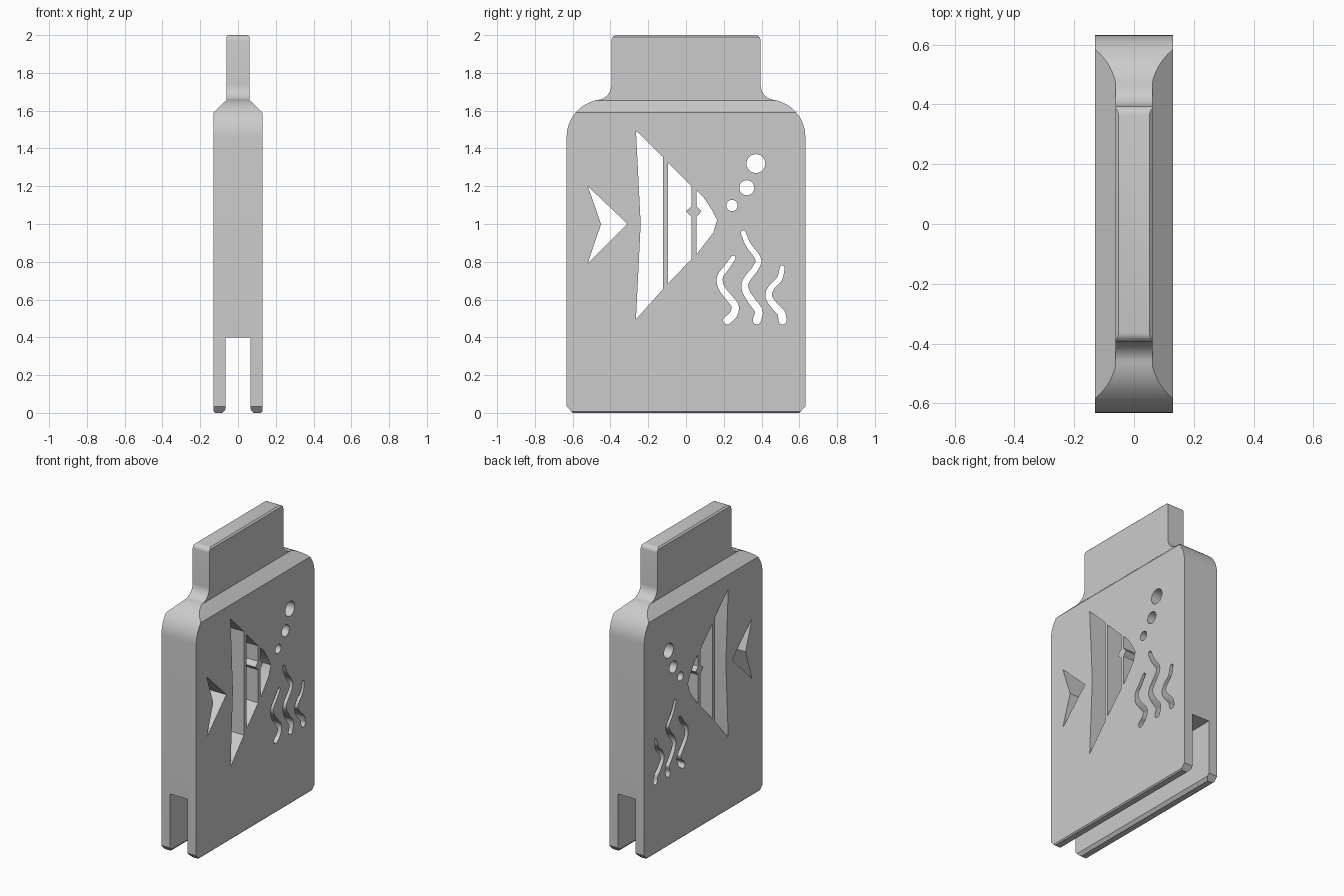
import bpy, bmesh
from math import sin, cos, radians, pi
from mathutils import Vector

if "Cube" in bpy.data.objects:
    bpy.data.objects.remove(bpy.data.objects["Cube"])


def prism(name, outlines, axis, depth):
    """Extrude closed 2D outlines symmetrically along x or y."""
    bm = bmesh.new()
    for pts in outlines:
        if axis == "x":
            verts = [bm.verts.new((-depth, a, b)) for a, b in pts]
        else:
            verts = [bm.verts.new((a, -depth, b)) for a, b in pts]
        face = bm.faces.new(verts)
        ext = bmesh.ops.extrude_face_region(bm, geom=[face], use_keep_orig=True)
        moved = [v for v in ext["geom"] if isinstance(v, bmesh.types.BMVert)]
        shift = (2 * depth, 0, 0) if axis == "x" else (0, 2 * depth, 0)
        bmesh.ops.translate(bm, vec=shift, verts=moved)
    bmesh.ops.recalc_face_normals(bm, faces=bm.faces)
    mesh = bpy.data.meshes.new(name)
    bm.to_mesh(mesh)
    bm.free()
    obj = bpy.data.objects.new(name, mesh)
    bpy.context.collection.objects.link(obj)
    return obj


def arc(cy, cz, r, start, end, n=12):
    angles = [radians(start + (end - start) * i / n) for i in range(n + 1)]
    return [(cy + r * cos(a), cz + r * sin(a)) for a in angles]


def mirrored(half):
    return half + [(-a, b) for a, b in reversed(half)]


def wavy_strip(path, w_top, w_bottom, steps=5):
    """Tapered ribbon with round ends along a smooth path."""
    p = [Vector(q) for q in path]
    p = [2 * p[0] - p[1]] + p + [2 * p[-1] - p[-2]]
    line = []
    for a, b, c, d in zip(p, p[1:], p[2:], p[3:]):
        for i in range(steps):
            t = i / steps
            line.append(0.5 * (2 * b + (c - a) * t + (2 * a - 5 * b + 4 * c - d) * t * t
                               + (3 * b - a - 3 * c + d) * t ** 3))
    line.append(p[-2])
    left, right = [], []
    last = len(line) - 1
    for i, q in enumerate(line):
        d = (line[min(i + 1, last)] - line[max(i - 1, 0)]).normalized()
        w = w_top + (w_bottom - w_top) * i / last
        side = Vector((-d.y, d.x)) * w
        left.append(q + side)
        right.append(q - side)
        if i == 0:
            start = [q - side * cos(k * pi / 6) - d * w * sin(k * pi / 6) for k in range(1, 6)]
        if i == last:
            end = [q + side * cos(k * pi / 6) + d * w * sin(k * pi / 6) for k in range(1, 6)]
    return [tuple(q) for q in left + end + right[::-1] + start]


def boolean(obj, cutter, operation):
    mod = obj.modifiers.new(operation, "BOOLEAN")
    mod.operation, mod.solver, mod.object = operation, "EXACT", cutter
    bpy.context.view_layer.objects.active = obj
    bpy.ops.object.modifier_apply(modifier=mod.name)
    bpy.data.objects.remove(cutter)


# Broad silhouette: chamfered foot, round shoulder, filleted neck
silhouette = mirrored(
    [(0.6, 0), (0.632, 0.035)]
    + arc(0.432, 1.46, 0.2, 0, 80.7)
    + arc(0.475, 1.736, 0.08, 260.7, 180)[1:]
    + arc(0.365, 1.97, 0.03, 0, 90, 5))
body = prism("slotted_plate", [silhouette], "x", 0.2)

# Thin profile: open slot below, sloped shoulders, narrow neck
profile = mirrored([(0.065, 0.4), (0.065, 0.02), (0.082, 0), (0.122, 0), (0.13, 0.008),
                    (0.13, 1.59), (0.062, 1.655), (0.062, 1.99), (0.052, 2)])
boolean(body, prism("thickness_profile", [profile], "y", 0.8), "INTERSECT")

# Fish cut-out: tail, fins and striped body with an eye notch
fish = [
    [(-0.52, 1.2), (-0.31, 1), (-0.52, 0.79), (-0.45, 1)],
    [(-0.265, 1.495), (-0.122, 1.355), (-0.122, 0.655), (-0.265, 0.495), (-0.24, 1)],
    [(-0.095, 1.325), (0.03, 1.2), (0.03, 1.095), (0, 1.067), (0.03, 1.037),
     (0.03, 0.815), (-0.095, 0.685)],
    [(0.055, 1.178), (0.09, 1.145), (0.14, 1.07), (0.165, 1.02), (0.145, 0.955),
     (0.055, 0.838), (0.055, 1.037), (0.082, 1.067), (0.055, 1.095)],
]

# Rising bubbles
bubbles = [arc(y, z, r, 0, 345, 23)
           for y, z, r in [(0.37, 1.32, 0.05), (0.322, 1.192, 0.04), (0.244, 1.098, 0.03)]]

# Seaweed strands
strands = [
    [(0.25, 0.82), (0.215, 0.77), (0.18, 0.72), (0.187, 0.665), (0.228, 0.61),
     (0.26, 0.565), (0.25, 0.52), (0.218, 0.49)],
    [(0.303, 0.953), (0.33, 0.89), (0.382, 0.815), (0.367, 0.765), (0.318, 0.7),
     (0.315, 0.65), (0.35, 0.59), (0.385, 0.54), (0.375, 0.49)],
    [(0.51, 0.768), (0.495, 0.71), (0.45, 0.66), (0.438, 0.615), (0.47, 0.565),
     (0.503, 0.53), (0.512, 0.49)],
]
weeds = [wavy_strip(s, 0.013, 0.022) for s in strands]
boolean(body, prism("picture_cutter", fish + bubbles + weeds, "x", 0.3), "DIFFERENCE")

# Single grey finish
grey = bpy.data.materials.new("light_grey")
grey.use_nodes = True
colour = (0.6, 0.6, 0.6, 1)
grey.diffuse_color = colour
grey.node_tree.nodes["Principled BSDF"].inputs["Base Color"].default_value = colour
body.data.materials.clear()
body.data.materials.append(grey)
for face in body.data.polygons:
    face.material_index = 0

bpy.ops.object.select_all(action="DESELECT")
body.select_set(True)
bpy.context.view_layer.objects.active = body
bpy.ops.object.shade_smooth_by_angle(angle=radians(30))
